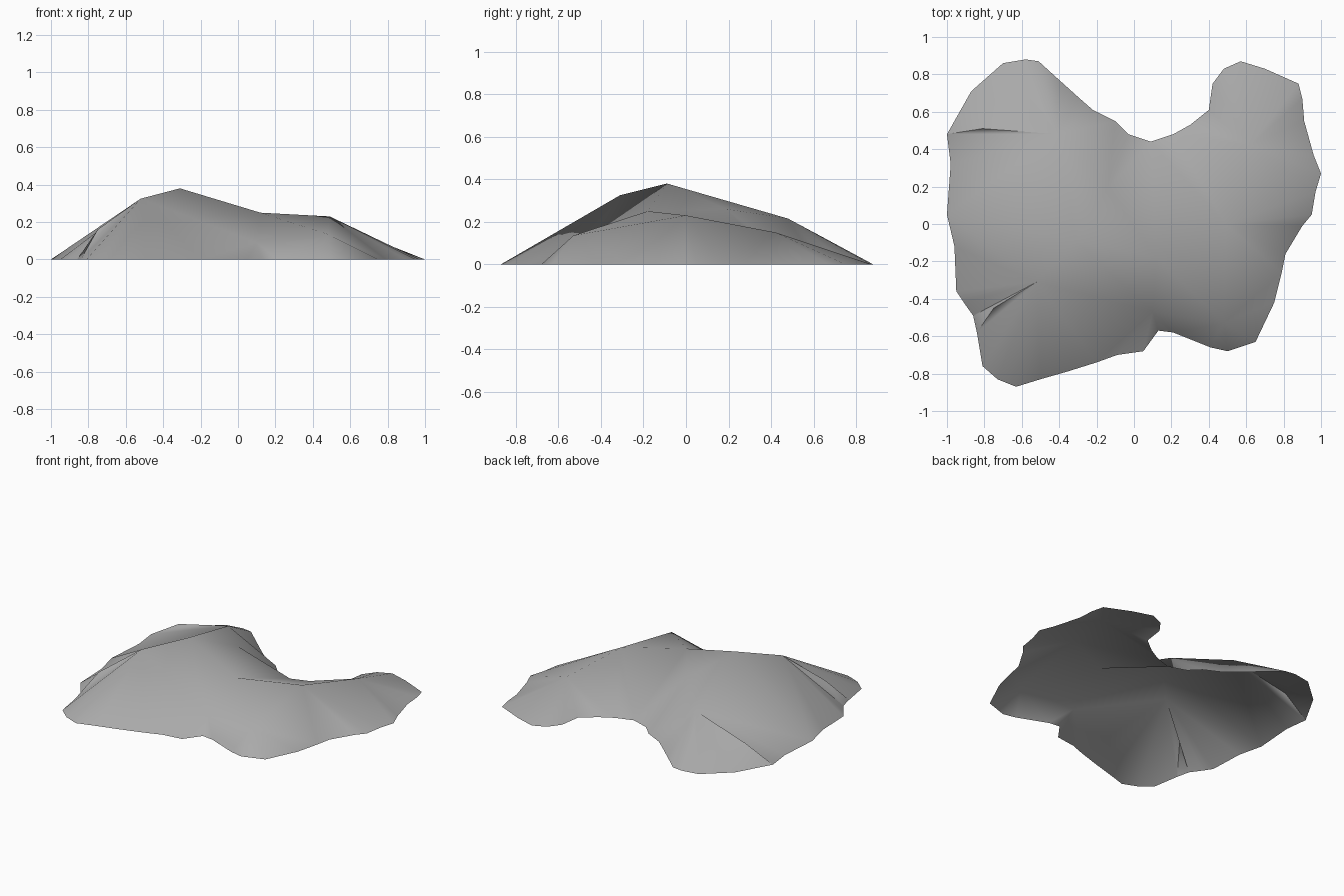
import bpy
import math
from mathutils import Vector
from mathutils.geometry import delaunay_2d_cdt

cube = bpy.data.objects.get("Cube")
if cube:
    bpy.data.objects.remove(cube, do_unlink=True)

# Ground outline of the mound, in hundredths, clockwise from the back right corner
outline = [
    (-100, 48), (-87, 71), (-70, 86), (-58, 88), (-51, 87), (-40, 77),
    (-30, 68), (-22, 61), (-10, 55), (-3, 48), (9, 44), (21, 48),
    (30, 53), (40, 61), (42, 75), (48, 83), (57, 87), (70, 83),
    (88, 75), (90, 67), (91, 55), (96, 37), (100, 27), (97, 17),
    (95, 5), (90, -1), (81, -16), (79, -26), (75, -42), (65, -63),
    (50, -68), (41, -66), (21, -58), (13, -57), (5, -68), (-9, -70),
    (-20, -74), (-36, -79), (-50, -83), (-63, -87), (-73, -83), (-81, -76),
    (-84, -58), (-86, -49), (-91, -42), (-95, -36), (-96, -12), (-100, 5),
    (-98, 32),
]

# Main summits, ridge ends and valley points
summits = {
    "peak": (-31, -9, 38),
    "shoulder": (-52, -31, 32.5),
    "back_spur": (-41, 48, 21.5),
    "saddle": (12, -18, 25),
    "left_top": (49, 0, 23),
    "left_spur": (62, 42, 15),
    "front_spur": (48, -53, 13.5),
    "front_valley": (10, -47, 9),
    "back_valley": (-14, 19, 26),
}

# Ridge lines that must stay as mesh edges
ridges = [
    ("peak", "shoulder"), ("peak", "back_spur"), ("peak", "saddle"),
    ("saddle", "left_top"), ("left_top", "left_spur"),
    ("left_top", "front_spur"), ("saddle", "front_valley"),
    ("saddle", "back_valley"), ("peak", "front_valley"),
]

# Small bumps on the lower slopes
bumps = [(-75, -45, 16), (-81, 51, 11), (-49, 62, 14)]


def build_mound(name):
    points = [Vector((x, y, 0)) / 100 for x, y in outline]
    rim_count = len(points)
    index = {}
    for key, place in summits.items():
        index[key] = len(points)
        points.append(Vector(place) / 100)
    points += [Vector(b) / 100 for b in bumps]

    # Rim loop, ridge lines, and a spoke from each rim point to its closest summit
    edges = [(i, (i + 1) % rim_count) for i in range(rim_count)]
    edges += [(index[a], index[b]) for a, b in ridges]
    for i in range(rim_count):
        flat = points[i].xy
        closest = min(index.values(), key=lambda j: (points[j].xy - flat).length)
        edges.append((i, closest))

    verts, _, faces, origin, _, _ = delaunay_2d_cdt(
        [p.xy for p in points], edges, [list(range(rim_count))], 1, 1e-5)
    coords = []
    for v, source in zip(verts, origin):
        if source:
            coords.append(points[source[0]])
        else:
            near = min(points[rim_count:], key=lambda p: (p.xy - v).length)
            coords.append(Vector((v.x, v.y, near.z * 0.8)))

    mesh = bpy.data.meshes.new(name)
    mesh.from_pydata(coords, [], faces)
    # Every face of the open shell looks up
    for face in mesh.polygons:
        if face.normal.z < 0:
            face.flip()
    mesh.update()
    obj = bpy.data.objects.new(name, mesh)
    bpy.context.collection.objects.link(obj)
    return obj


# Plain grey stone
stone = bpy.data.materials.new("grey_stone")
stone.use_nodes = True
grey = (0.4, 0.4, 0.4, 1)
stone.diffuse_color = grey
stone.node_tree.nodes["Principled BSDF"].inputs["Base Color"].default_value = grey

mound = build_mound("rock_mound")
mound.data.materials.append(stone)
bpy.context.view_layer.objects.active = mound
mound.select_set(True)
bpy.ops.object.shade_smooth_by_angle(angle=math.radians(60))
